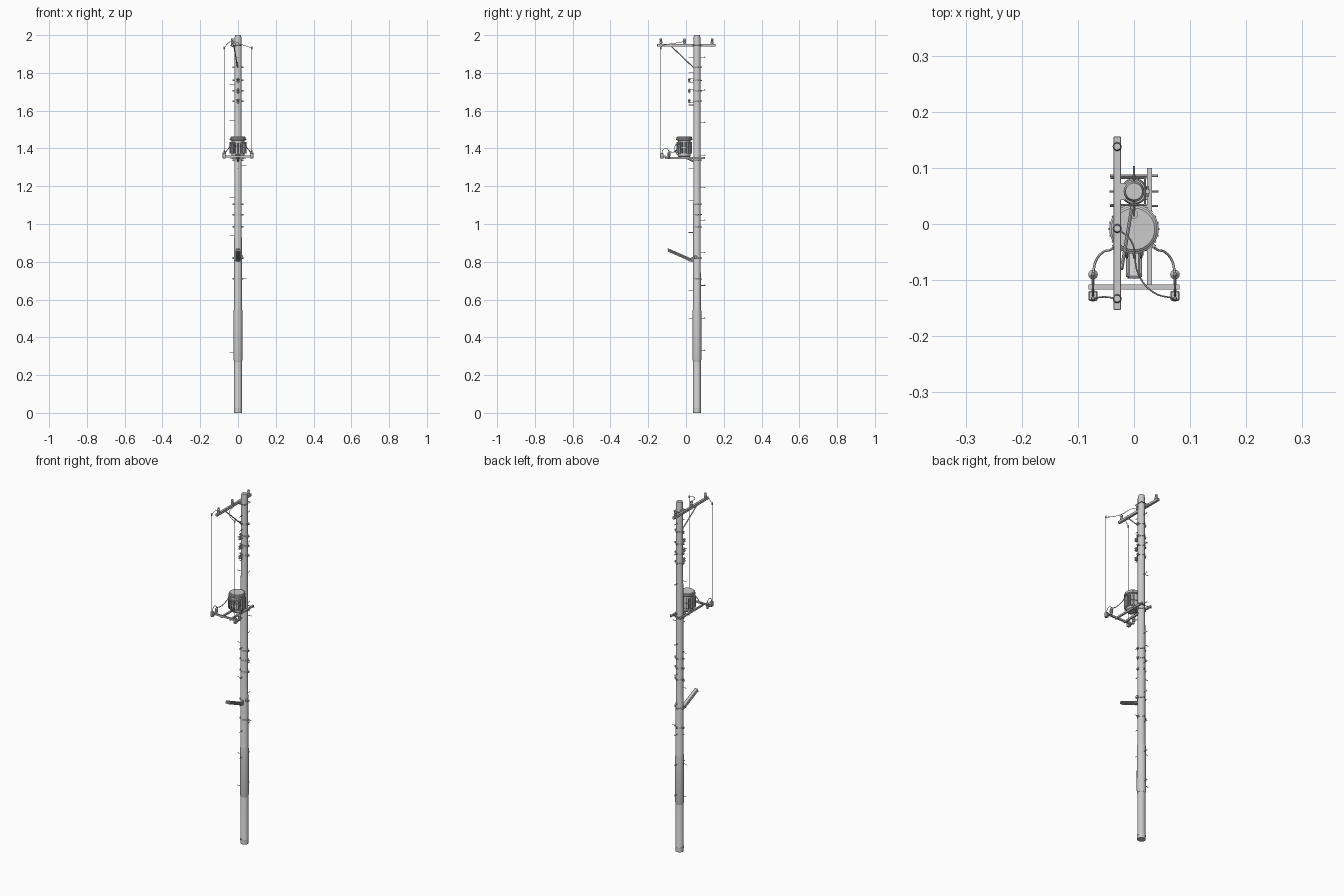
import bpy, bmesh, math
from mathutils import Vector

PY = 0.058  # pole axis y


def finish(name, bm, smooth=True):
    me = bpy.data.meshes.new(name)
    bmesh.ops.recalc_face_normals(bm, faces=bm.faces)
    bm.to_mesh(me)
    bm.free()
    ob = bpy.data.objects.new(name, me)
    bpy.context.collection.objects.link(ob)
    if smooth:
        bpy.context.view_layer.objects.active = ob
        bpy.ops.object.select_all(action='DESELECT')
        ob.select_set(True)
        bpy.ops.object.shade_smooth_by_angle(angle=math.radians(35))
    return ob


def lathe(name, x, y, prof, n=16, axis=(0, 0, 1), z=0.0):
    """Closed solid of revolution; profile is (radius, height along axis)."""
    bm = bmesh.new()
    q = Vector(axis).to_track_quat('Z', 'Y')
    rings = []
    for r, h in prof:
        rings.append([bm.verts.new(Vector((x, y, z)) + q @ Vector(
            (r * math.cos(2 * math.pi * i / n), r * math.sin(2 * math.pi * i / n), h)))
            for i in range(n)])
    for a, b in zip(rings, rings[1:]):
        for i in range(n):
            j = (i + 1) % n
            bm.faces.new((a[i], a[j], b[j], b[i]))
    bm.faces.new(rings[0][::-1])
    bm.faces.new(rings[-1])
    return finish(name, bm)


def rod(name, a, b, r, n=8):
    d = Vector(b) - Vector(a)
    return lathe(name, *a[:2], [(r, 0), (r, d.length)], n, d, a[2])


def box(name, c, s, bevel=0.0, rx=0.0, rz=0.0):
    bm = bmesh.new()
    bmesh.ops.create_cube(bm, size=1)
    bmesh.ops.scale(bm, vec=s, verts=bm.verts)
    if bevel:
        bmesh.ops.bevel(bm, geom=bm.edges[:], offset=bevel, segments=1, affect='EDGES')
    ob = finish(name, bm, False)
    ob.location = c
    ob.rotation_euler = (rx, 0, rz)
    return ob


def wire(name, pts, r):
    cu = bpy.data.curves.new(name, 'CURVE')
    cu.dimensions = '3D'
    cu.bevel_depth = r
    cu.bevel_resolution = 1
    cu.resolution_u = 6
    cu.use_fill_caps = True
    sp = cu.splines.new('BEZIER')
    sp.bezier_points.add(len(pts) - 1)
    for p, c in zip(sp.bezier_points, pts):
        p.co = c
        p.handle_left_type = p.handle_right_type = 'AUTO'
    ob = bpy.data.objects.new(name, cu)
    bpy.context.collection.objects.link(ob)
    return ob


# Pole, lower sleeve and foot ring
lathe('pole', 0, PY, [(0.0215, 0), (0.0215, 0.03), (0.021, 0.031), (0.0185, 1.985), (0.015, 2.0)], 24)
lathe('pole_sleeve', 0, PY, [(0.0212, 0.27), (0.0238, 0.285), (0.0232, 0.54), (0.0205, 0.555)], 24)
lathe('foot_ring', 0, PY, [(0.0222, 0.018), (0.0222, 0.026)], 24)

# Climbing pegs: rear and front, slightly alternated
for i in range(10):
    z = 0.33 + i * 0.1722
    rod('rear_peg', (0, PY + 0.015, z), (0, 0.103, z), 0.0016, 6)
    rod('rear_peg_tip', (0, 0.1, z), (0, 0.1, z + 0.006), 0.0016, 6)
for z in (0.50, 0.65, 0.80, 0.955, 1.125, 1.295, 1.63, 1.80, 1.88):
    rod('front_peg', (0, PY - 0.015, z), (0, 0.013, z), 0.0016, 6)
for i, z in enumerate((0.32, 0.505, 0.71, 0.94, 1.14, 1.31, 1.55, 1.74)):
    s = -1 if i % 3 != 2 else 1
    rod('side_peg', (s * 0.015, PY, z), (s * 0.044, PY, z), 0.0015, 6)


# Clamp band with ears and through bolts
def band(z, r=0.0212):
    lathe('clamp_band', 0, PY, [(r, z - 0.004), (r, z + 0.004)], 24)
    for s in (-1, 1):
        box('band_ear', (s * (r + 0.003), PY, z), (0.008, 0.007, 0.008))
        rod('band_bolt', (s * (r + 0.003), PY - 0.01, z), (s * (r + 0.003), PY + 0.01, z), 0.0016, 6)
    rod('rear_bolt', (0, PY + 0.015, z), (0, PY + 0.028, z), 0.003, 6)


# Low voltage spool insulators on the front of the pole
def spool(z):
    band(z)
    for dz in (-0.009, 0.009):
        box('spool_strap', (0, 0.026, z + dz), (0.006, 0.026, 0.002))
    lathe('spool', 0, 0.017, [(0.0075, -0.008), (0.0075, -0.004), (0.0045, -0.001), (0.0045, 0.001),
                              (0.0075, 0.004), (0.0075, 0.008)], 12, z=z)
    rod('spool_pin', (0, 0.017, z - 0.013), (0, 0.017, z + 0.013), 0.0015, 6)


for z in (1.76, 1.705, 1.65):
    spool(z)
for z in (1.83, 1.105, 1.05, 0.985, 0.82, 0.71):
    band(z)

# Top crossarm, its mounting and brace
box('top_crossarm', (-0.03, 0.0015, 1.947), (0.013, 0.309, 0.014), 0.001)
box('crossarm_saddle', (-0.02, PY, 1.947), (0.012, 0.03, 0.018))
for s in (-1, 1):
    rod('crossarm_u_bolt', (-0.042, PY + s * 0.024, 1.947), (0.022, PY + s * 0.024, 1.947), 0.0018, 6)
rod('crossarm_u_bolt_back', (0.02, PY - 0.024, 1.947), (0.02, PY + 0.024, 1.947), 0.0018, 6)
rod('crossarm_brace', (-0.022, -0.08, 1.943), (-0.002, 0.04, 1.828), 0.003)

# Pin insulators on the crossarm
for y in (0.138, -0.008, -0.133):
    lathe('pin_insulator', -0.03, y, [(0.003, 1.937), (0.003, 1.954), (0.008, 1.956), (0.008, 1.964), (0.0055, 1.967),
                                      (0.0055, 1.971), (0.007, 1.973), (0.006, 1.981)], 16)

# Primary drop wires
wire('left_jumper', [(-0.03, -0.133, 1.97), (-0.052, -0.13, 1.958), (-0.073, -0.133, 1.932)], 0.0014)
wire('right_jumper', [(-0.03, -0.008, 1.969), (-0.005, -0.03, 1.962), (0.008, -0.09, 1.953),
                      (0.035, -0.122, 1.945), (0.073, -0.133, 1.932)], 0.0014)
for s in (-1, 1):
    rod('drop_wire', (s * 0.073, -0.133, 1.932), (s * 0.073, -0.133, 1.37), 0.0013, 6)
    lathe('wire_clamp', s * 0.073, -0.133, [(0.002, 1.924), (0.004, 1.928), (0.004, 1.936), (0.002, 1.94)], 8)

# Transformer platform
for s in (-1, 1):
    box('platform_beam', (s * 0.028, -0.006, 1.349), (0.009, 0.212, 0.009))
box('front_crossbar', (0, -0.112, 1.357), (0.162, 0.009, 0.009))
for y in (PY - 0.026, PY + 0.028):
    rod('platform_bolt', (-0.043, y, 1.349), (0.043, y, 1.349), 0.002, 6)
box('platform_bearer', (0, 0.031, 1.349), (0.056, 0.006, 0.009))
band(1.338)
rod('platform_strut', (0, 0.04, 1.332), (0, 0.0, 1.35), 0.005)

# Transformer tank, rims and lid
TY = -0.009
lathe('transformer_tank', 0, TY, [(0.03, 1.355), (0.034, 1.36), (0.034, 1.442), (0.044, 1.445),
                                  (0.044, 1.451), (0.041, 1.453), (0.041, 1.459), (0.037, 1.462)], 32)
for z in (1.374, 1.405):
    lathe('tank_hoop', 0, TY, [(0.0385, z - 0.002), (0.0385, z + 0.002)], 32)

# Cooling fins on both sides
for s in (-1, 1):
    for k in range(-4, 5):
        a = math.radians(k * 15) + (math.pi if s < 0 else 0)
        box('cooling_fin', (0.039 * math.cos(a), TY + 0.039 * math.sin(a), 1.403), (0.013, 0.003, 0.062), rz=a)

# Secondary bushings and cables on the tank front
for x in (-0.014, 0, 0.014):
    lathe('secondary_bushing', x, -0.04, [(0.0045, 0), (0.0045, 0.008), (0.003, 0.009), (0.003, 0.016)],
          10, (0, -1, -0.3), 1.425)
    wire('secondary_cable', [(x, -0.054, 1.421), (x * 0.9, -0.06, 1.405), (x * 0.8, -0.048, 1.37),
                             (x * 0.5, -0.02, 1.347)], 0.002)

# Fuse cutouts, arresters and primary leads
for s in (-1, 1):
    x = s * 0.073
    box('fuse_cutout', (x, -0.128, 1.361), (0.016, 0.018, 0.028), 0.002)
    box('cutout_bracket', (x, -0.113, 1.355), (0.005, 0.05, 0.005))
    lathe('arrester', x, -0.09, [(0.005, 1.347), (0.005, 1.358), (0.0085, 1.36), (0.0085, 1.366), (0.006, 1.368),
                                 (0.0085, 1.371), (0.0085, 1.377), (0.004, 1.382), (0.003, 1.388)], 16)
    wire('cutout_loop', [(x, -0.128, 1.374), (x, -0.122, 1.392), (x, -0.108, 1.399),
                         (x, -0.095, 1.394), (x, -0.09, 1.384)], 0.0016)
    wire('primary_lead', [(x, -0.09, 1.384), (s * 0.068, -0.066, 1.38), (s * 0.055, -0.05, 1.394),
                          (s * 0.042, -0.046, 1.412), (s * 0.032, -0.038, 1.428)], 0.0022)
    lathe('primary_bushing', s * 0.026, -0.032, [(0.006, 0), (0.006, 0.007), (0.004, 0.008), (0.004, 0.014)],
          12, (s * 0.8, -0.7, -0.2), 1.428)

# Street lamp, tilted up and outward
TILT = math.atan2(-0.055, 0.125)
c = Vector((0, -0.036, 0.838))
ax = Vector((0, math.cos(TILT), math.sin(TILT)))
up = Vector((0, -math.sin(TILT), math.cos(TILT)))
box('lamp_housing', c + up * 0.003, (0.022, 0.136, 0.008), 0.003, TILT)
box('lamp_reflector', c - up * 0.002, (0.028, 0.126, 0.004), 0.001, TILT)
for s in (-1, 1):
    t = Vector((s * 0.006, 0, 0))
    rod('lamp_tube', c - ax * 0.056 - up * 0.006 + t, c + ax * 0.056 - up * 0.006 + t, 0.0035, 10)
for e in (-1, 1):
    box('lamp_end_cap', c + ax * e * 0.06 - up * 0.004, (0.024, 0.007, 0.011), 0.001, TILT)
rod('lamp_arm', c + ax * 0.05, (0, 0.045, 0.802), 0.005)
box('lamp_mount', (0, 0.035, 0.812), (0.014, 0.01, 0.026), 0.001)
box('lamp_control_box', (0.022, 0.05, 0.825), (0.01, 0.014, 0.014), 0.001)
